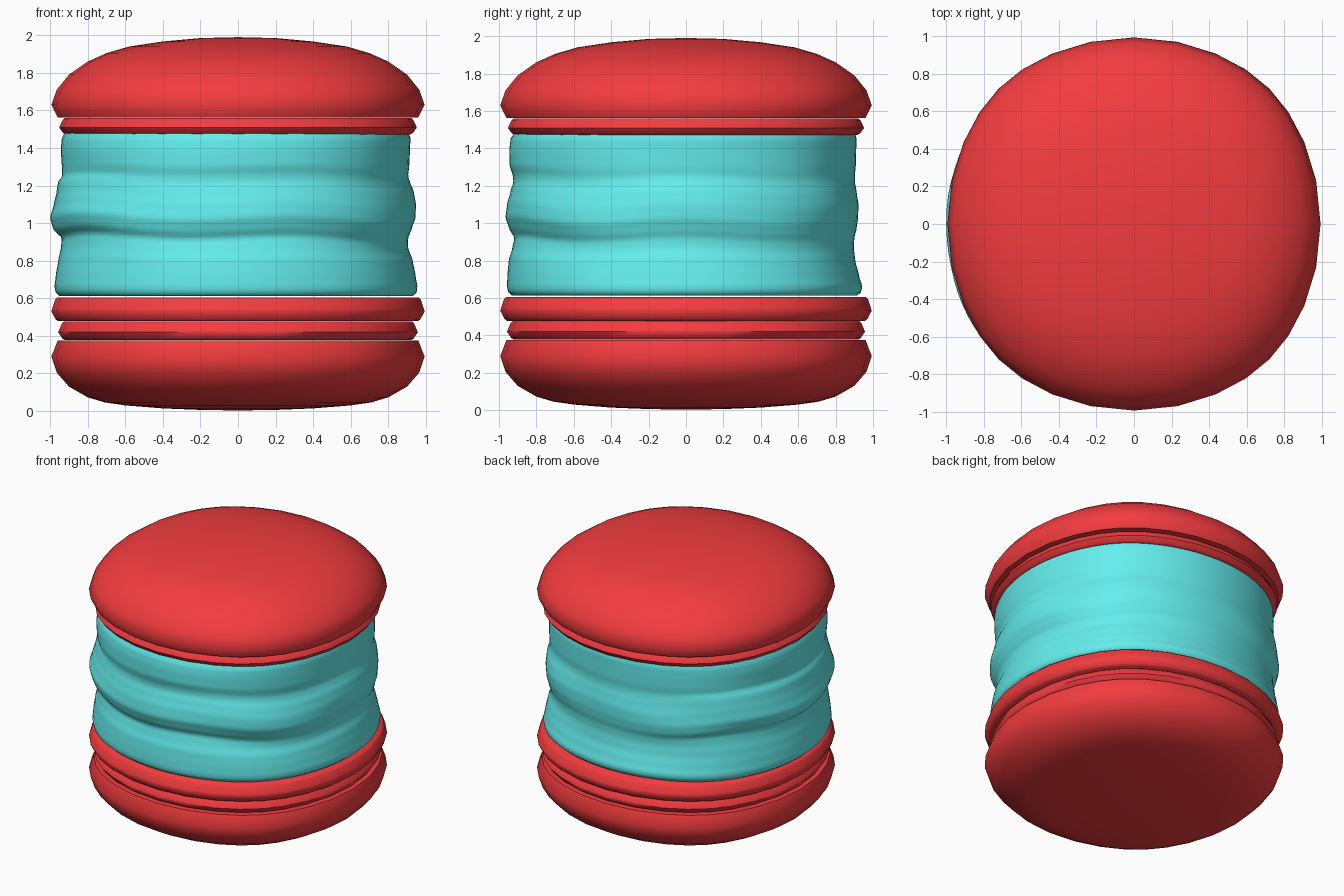
import bpy, bmesh, math

if "Cube" in bpy.data.objects:
    bpy.data.objects.remove(bpy.data.objects["Cube"])


def material(name, rgb):
    m = bpy.data.materials.new(name)
    m.diffuse_color = (*rgb, 1)
    m.use_nodes = True
    m.node_tree.nodes["Principled BSDF"].inputs["Base Color"].default_value = m.diffuse_color
    return m


RED = material("red", (0.9, 0.045, 0.05))
CYAN = material("cyan", (0.13, 0.85, 0.85))


def round_square(u):
    """Slightly squared circle: angle and radius factor."""
    return u + 0.055 * math.sin(4 * u), 1 + 0.013 * (1 - math.cos(4 * u))


def stack(name, zs, radius, segs, mat, bottom, top):
    """Closed solid of rings; radius(i, angle) gives the ring radius, bottom/top are pole heights."""
    bm = bmesh.new()
    rings = []
    for i, z in enumerate(zs):
        ring = []
        for k in range(segs):
            a, f = round_square(2 * math.pi * k / segs)
            r = radius(i, a) * f
            ring.append(bm.verts.new((r * math.cos(a), r * math.sin(a), z)))
        rings.append(ring)
    for lo, hi in zip(rings, rings[1:]):
        for k in range(segs):
            n = (k + 1) % segs
            bm.faces.new((lo[k], lo[n], hi[n], hi[k]))
    for ring, z in ((rings[0], bottom), (rings[-1], top)):
        pole = bm.verts.new((0, 0, z))
        for k in range(segs):
            bm.faces.new((ring[k], ring[(k + 1) % segs], pole))
    bmesh.ops.recalc_face_normals(bm, faces=bm.faces)
    me = bpy.data.meshes.new(name)
    bm.to_mesh(me)
    bm.free()
    me.materials.append(mat)
    ob = bpy.data.objects.new(name, me)
    bpy.context.collection.objects.link(ob)
    bpy.ops.object.select_all(action='DESELECT')
    ob.select_set(True)
    bpy.context.view_layer.objects.active = ob
    bpy.ops.object.shade_smooth_by_angle(angle=math.radians(55))


def turned(name, profile, bottom, top):
    stack(name, [p[1] for p in profile], lambda i, a: profile[i][0], 32, RED, bottom, top)


# Rounded end caps
turned("bottom_cap", [(.2, .006), (.4, .014), (.6, .03), (.71, .046), (.80, .073), (.90, .13),
                      (.965, .205), (.993, .29), (.96, .375)], .003, .375)
turned("top_cap", [(.96, 1.563), (.993, 1.63), (.965, 1.71), (.90, 1.79), (.80, 1.86), (.70, 1.905),
                   (.58, 1.94), (.4, 1.967), (.2, 1.985)], 1.563, 1.99)


# Thin rings with a bulging rim
def ring(name, r, z0, z1):
    h = z1 - z0
    turned(name, [(r - .035, z0), (r - .022, z0 + .08 * h), (r, z0 + .42 * h), (r - .004, z0 + .52 * h),
                  (r - .02, z0 + .9 * h), (r - .032, z1)], z0, z1)


ring("lower_inner_ring", .957, .378, .477)
ring("lower_outer_ring", .993, .478, .605)
ring("upper_ring", .952, 1.472, 1.56)

# Soft wrinkled middle: silhouettes at right, back, left and front, blended around
levels = [.612, .63, .66, .72, .80, .87, .92, .97, 1.03, 1.10, 1.17, 1.22, 1.25, 1.31, 1.39, 1.45, 1.48]
right = [.93, .95, .955, .945, .93, .905, .905, .925, .945, .947, .935, .915, .905, .912, .915, .918, .91]
back = [.915, .935, .943, .925, .905, .897, .900, .912, .920, .922, .912, .903, .902, .908, .910, .912, .905]
left = [.95, .97, .977, .97, .957, .942, .938, .985, 1.0, .98, .965, .958, .935, .938, .943, .938, .925]
front = [.93, .95, .957, .955, .948, .928, .917, .945, .965, .957, .938, .923, .925, .943, .945, .938, .92]
SIDES = (right, back, left, front)


def sample(table, z):
    """Smooth lookup of a silhouette at height z."""
    z = min(max(z, levels[0]), levels[-1])
    i = max(j for j in range(len(levels) - 1) if levels[j] <= z)
    t = (z - levels[i]) / (levels[i + 1] - levels[i])
    t = .5 * t + .5 * t * t * (3 - 2 * t)
    return table[i] + (table[i + 1] - table[i]) * t


heights = [.612, .62] + [.63 + .0175 * k for k in range(48)] + [1.475, 1.48]


def cloth(i, a):
    z = heights[i]
    q = (a % (2 * math.pi)) / (math.pi / 2)
    s = int(q) % 4
    t = (1 - math.cos(math.pi * (q - int(q)))) / 2
    fade = math.sin(math.pi * (z - .612) / .868) ** 2
    zz = z + .03 * fade * math.sin(2 * a) * math.sin(3 * a)
    r = sample(SIDES[s], zz) * (1 - t) + sample(SIDES[(s + 1) % 4], zz) * t
    return r + .005 * fade * math.sin(2 * a) * math.sin(5 * a + 14 * z)


stack("wrinkled_middle", heights, cloth, 96, CYAN, .612, 1.48)
